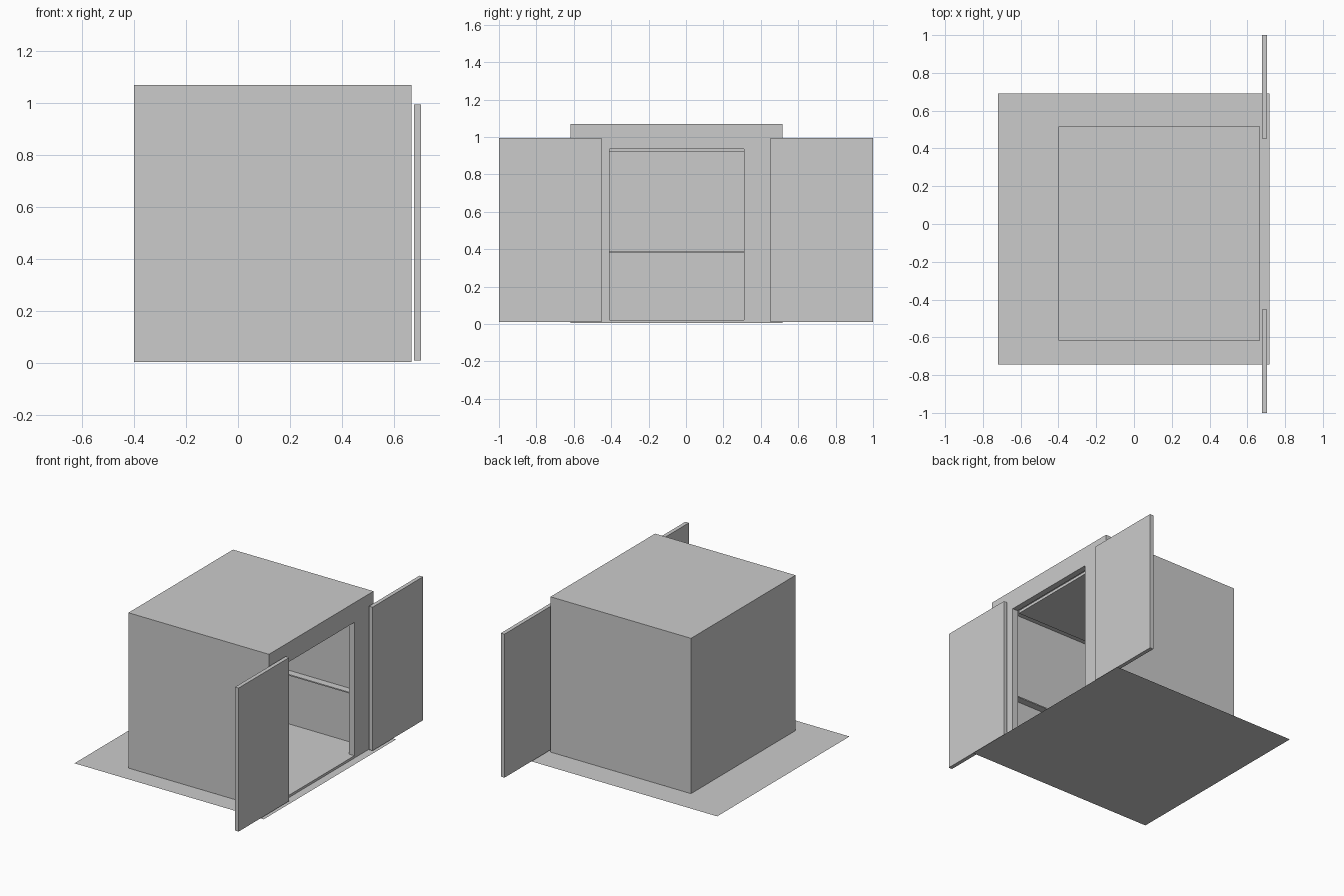
import bpy

if "Cube" in bpy.data.objects:
    bpy.data.objects.remove(bpy.data.objects["Cube"])


def box(name, x, y, z):
    """Axis-aligned box from (min, max) ranges."""
    verts = [(a, b, c) for c in z for b in y for a in x]
    faces = [(0, 2, 3, 1), (4, 5, 7, 6), (0, 1, 5, 4),
             (2, 6, 7, 3), (0, 4, 6, 2), (1, 3, 7, 5)]
    mesh = bpy.data.meshes.new(name)
    mesh.from_pydata(verts, [], faces)
    obj = bpy.data.objects.new(name, mesh)
    bpy.context.collection.objects.link(obj)
    return obj


def cut(target, cutter):
    """Subtract the cutter from the target and remove it."""
    mod = target.modifiers.new("cut", 'BOOLEAN')
    mod.operation, mod.solver, mod.object = 'DIFFERENCE', 'EXACT', cutter
    bpy.context.view_layer.objects.active = target
    bpy.ops.object.modifier_apply(modifier=mod.name)
    bpy.data.objects.remove(cutter)


# Inner room and doorway extents
RX, RY = (-0.345, 0.625), (-0.565, 0.46)
DY = (-0.41, 0.31)

# Flat ground sheet
mesh = bpy.data.meshes.new("ground_sheet")
mesh.from_pydata([(-0.72, -0.745, 0), (0.717, -0.745, 0),
                  (0.717, 0.69, 0), (-0.72, 0.69, 0)], [], [(0, 1, 2, 3)])
bpy.context.collection.objects.link(bpy.data.objects.new("ground_sheet", mesh))

# Hollow cabin with a doorway in the +x wall
cabin = box("cabin_shell", (-0.40, 0.667), (-0.617, 0.517), (0.004, 1.07))
cut(cabin, box("room_cutter", RX, RY, (0.012, 1.015)))
cut(cabin, box("doorway_cutter", (0.5, 0.8), DY, (0.02, 0.935)))

# White floor
floor = box("cabin_floor", RX, RY, (0.012, 0.02))
white = bpy.data.materials.new("white")
white.diffuse_color = (1, 1, 1, 1)
white.use_nodes = True
white.node_tree.nodes["Principled BSDF"].inputs["Base Color"].default_value = white.diffuse_color
floor.data.materials.append(white)

# Dropped ceiling panel
box("ceiling_panel", (-0.30, 0.615), DY, (0.92, 0.94))

# Thin rails on the three inner walls
RZ, D = (0.38, 0.388), 0.05
box("rail_front", RX, (RY[0], RY[0] + D), RZ)
box("rail_rear", RX, (RY[1] - D, RY[1]), RZ)
box("rail_end", (RX[0], RX[0] + D), (RY[0] + D, RY[1] - D), RZ)

# Two sliding doors standing open
for name, s in (("door_front", -1), ("door_rear", 1)):
    box(name, (0.678, 0.705), sorted((s * 0.452, s * 1.0)), (0.01, 0.995))
